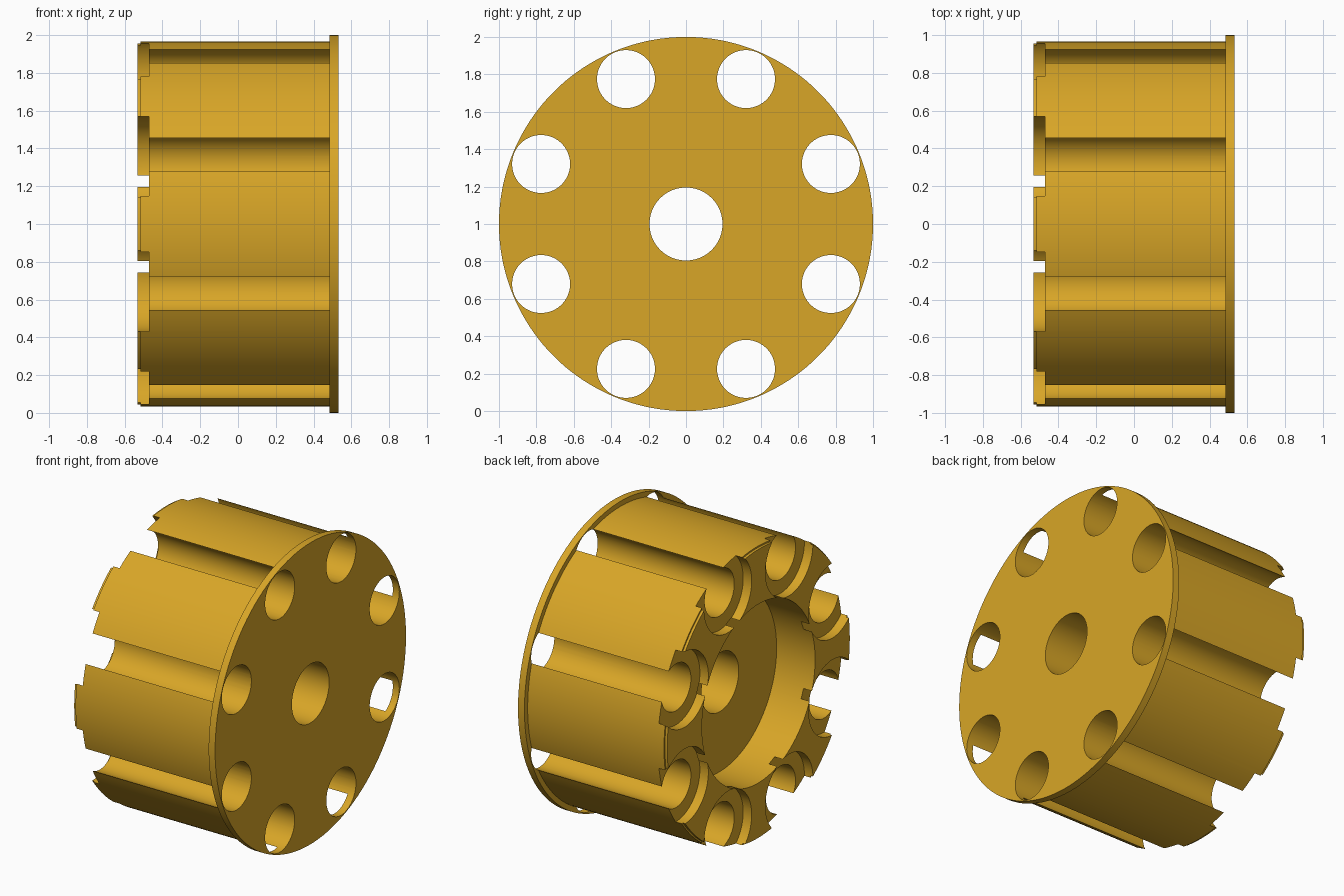
import bpy, bmesh, math
from mathutils import Matrix, Vector

if "Cube" in bpy.data.objects:
    bpy.data.objects.remove(bpy.data.objects["Cube"])

CENTRE = Vector((0, 0, 1))
LEFT, RIGHT = -0.532, 0.532
PITCH = 0.8385          # radius of the ring of chambers


def new_object(name, bm):
    bmesh.ops.recalc_face_normals(bm, faces=bm.faces)
    mesh = bpy.data.meshes.new(name)
    bm.to_mesh(mesh)
    bm.free()
    obj = bpy.data.objects.new(name, mesh)
    obj.location = CENTRE
    bpy.context.collection.objects.link(obj)
    return obj


def lathe(name, profile, steps):
    """Revolve a closed (x, radius) profile about the x axis."""
    bm = bmesh.new()
    rings = []
    for i in range(steps):
        a = 2 * math.pi * i / steps
        rings.append([bm.verts.new((x, r * math.cos(a), r * math.sin(a))) for x, r in profile])
    n = len(profile)
    for i in range(steps):
        a, b = rings[i], rings[(i + 1) % steps]
        for j in range(n):
            k = (j + 1) % n
            bm.faces.new((a[j], a[k], b[k], b[j]))
    return new_object(name, bm)


def ring_cutter(name, radius, x0, x1):
    """Eight rods parallel to x, spaced evenly round the axis."""
    bm = bmesh.new()
    for i in range(8):
        a = math.radians(22.5 + 45 * i)
        place = Matrix.Translation(((x0 + x1) / 2, PITCH * math.cos(a), PITCH * math.sin(a)))
        bmesh.ops.create_cone(bm, cap_ends=True, segments=72, radius1=radius, radius2=radius,
                              depth=x1 - x0, matrix=place @ Matrix.Rotation(math.pi / 2, 4, 'Y'))
    obj = new_object(name, bm)
    obj.hide_render = True
    return obj


# Drum: stepped lip, body wall, end flange, axle hole and wide recess
drum = lathe("chambered_drum", [
    (LEFT, 0.5925), (LEFT, 0.956), (-0.515, 0.956), (-0.515, 0.966),
    (0.485, 0.966), (0.485, 1.0), (RIGHT, 1.0), (RIGHT, 0.195),
    (-0.25, 0.195), (-0.25, 0.5925)], 180)

# Through chambers, then shallow counterbores on the recessed end
cutters = [ring_cutter("chamber_cutter", 0.155, -0.8, 0.8),
           ring_cutter("counterbore_cutter", 0.249, -0.8, -0.47)]
bpy.context.view_layer.objects.active = drum
drum.select_set(True)
for cutter in cutters:
    mod = drum.modifiers.new(cutter.name, 'BOOLEAN')
    mod.operation = 'DIFFERENCE'
    mod.solver = 'EXACT'
    mod.object = cutter
    bpy.ops.object.modifier_apply(modifier=mod.name)
    bpy.data.objects.remove(cutter)

# Brass colour and smooth curved walls
brass = bpy.data.materials.new("brass")
brass.diffuse_color = (0.69, 0.38, 0.02, 1)
brass.use_nodes = True
brass.node_tree.nodes["Principled BSDF"].inputs["Base Color"].default_value = brass.diffuse_color
drum.data.materials.clear()
drum.data.materials.append(brass)
bpy.ops.object.shade_smooth_by_angle(angle=math.radians(30))
